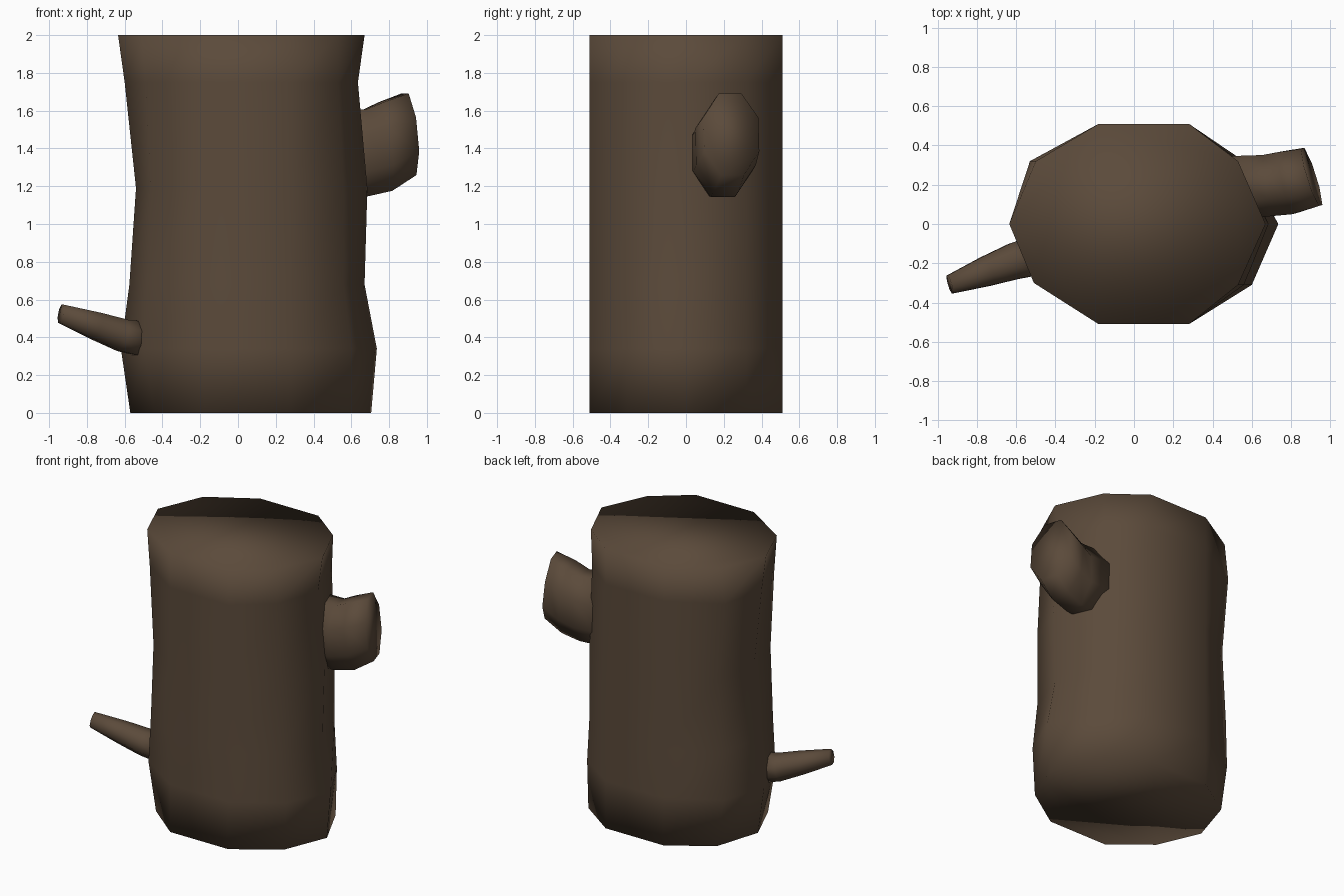
import bpy, bmesh, math
from mathutils import Vector

cube = bpy.data.objects.get("Cube")
if cube:
    bpy.data.objects.remove(cube, do_unlink=True)

bark = bpy.data.materials.new("dark_brown_bark")
bark.use_nodes = True
bark.diffuse_color = (0.105, 0.069, 0.043, 1)
bark.node_tree.nodes["Principled BSDF"].inputs["Base Color"].default_value = bark.diffuse_color


def loft(name, rings):
    """Skin equal-sized rings of points, close both ends and shade smooth."""
    bm = bmesh.new()
    loops = [[bm.verts.new(p) for p in ring] for ring in rings]
    n = len(loops[0])
    for low, high in zip(loops, loops[1:]):
        for i in range(n):
            j = (i + 1) % n
            bm.faces.new((low[i], low[j], high[j], high[i]))
    bm.faces.new(loops[0][::-1])
    bm.faces.new(loops[-1])
    bmesh.ops.recalc_face_normals(bm, faces=bm.faces)
    for f in bm.faces:
        f.smooth = True
    mesh = bpy.data.meshes.new(name)
    bm.to_mesh(mesh)
    bm.free()
    mesh.materials.append(bark)
    obj = bpy.data.objects.new(name, mesh)
    bpy.context.collection.objects.link(obj)
    return obj


def trunk_ring(z, left, right, back_left, front_left, front_right, back_right):
    """Ten-sided trunk section; front and back stay flat."""
    return [Vector((x, y, z)) for x, y in (
        (right, 0), (back_right, 0.32), (0.28, 0.51), (-0.18, 0.51), (back_left, 0.32),
        (left, 0), (front_left, -0.3), (-0.18, -0.51), (0.28, -0.51), (front_right, -0.31))]


def branch_ring(center, facing, half_width, half_height, sides):
    """Oval section turned toward the facing direction."""
    facing = Vector(facing).normalized()
    side = Vector((0, 0, 1)).cross(facing).normalized()
    up = facing.cross(side)
    angles = [math.tau * (i + 0.5) / sides for i in range(sides)]
    return [Vector(center) + side * half_width * math.cos(a) + up * half_height * math.sin(a)
            for a in angles]


# Trunk: height, left, right, then the four diagonal corners
loft("trunk", [trunk_ring(*r) for r in (
    (0.00, -0.57, 0.705, -0.47, -0.44, 0.58, 0.55),
    (0.34, -0.62, 0.735, -0.52, -0.50, 0.60, 0.56),
    (0.68, -0.575, 0.67, -0.51, -0.48, 0.56, 0.54),
    (1.19, -0.54, 0.685, -0.48, -0.46, 0.56, 0.54),
    (1.75, -0.60, 0.635, -0.53, -0.49, 0.53, 0.52),
    (2.00, -0.635, 0.67, -0.50, -0.51, 0.53, 0.53))])

# Thick cut-off branch
loft("thick_branch", [branch_ring(*r, 8) for r in (
    ((0.50, 0.18, 1.38), (1, 0.1, 0), 0.18, 0.25),
    ((0.67, 0.195, 1.375), (1, 0.1, 0), 0.17, 0.25),
    ((0.78, 0.21, 1.41), (0.97, 0.2, 0.1), 0.175, 0.255),
    ((0.905, 0.24, 1.475), (0.95, 0.3, 0.1), 0.165, 0.235))])

# Thin tapering twig
loft("thin_branch", [branch_ring(*r, 8) for r in (
    ((-0.50, -0.16, 0.39), (-1, -0.3, 0.2), 0.11, 0.1),
    ((-0.61, -0.19, 0.41), (-1, -0.3, 0.25), 0.1, 0.092),
    ((-0.75, -0.24, 0.46), (-1, -0.35, 0.35), 0.083, 0.078),
    ((-0.938, -0.308, 0.525), (-1, -0.3, 0.2), 0.052, 0.053))])
